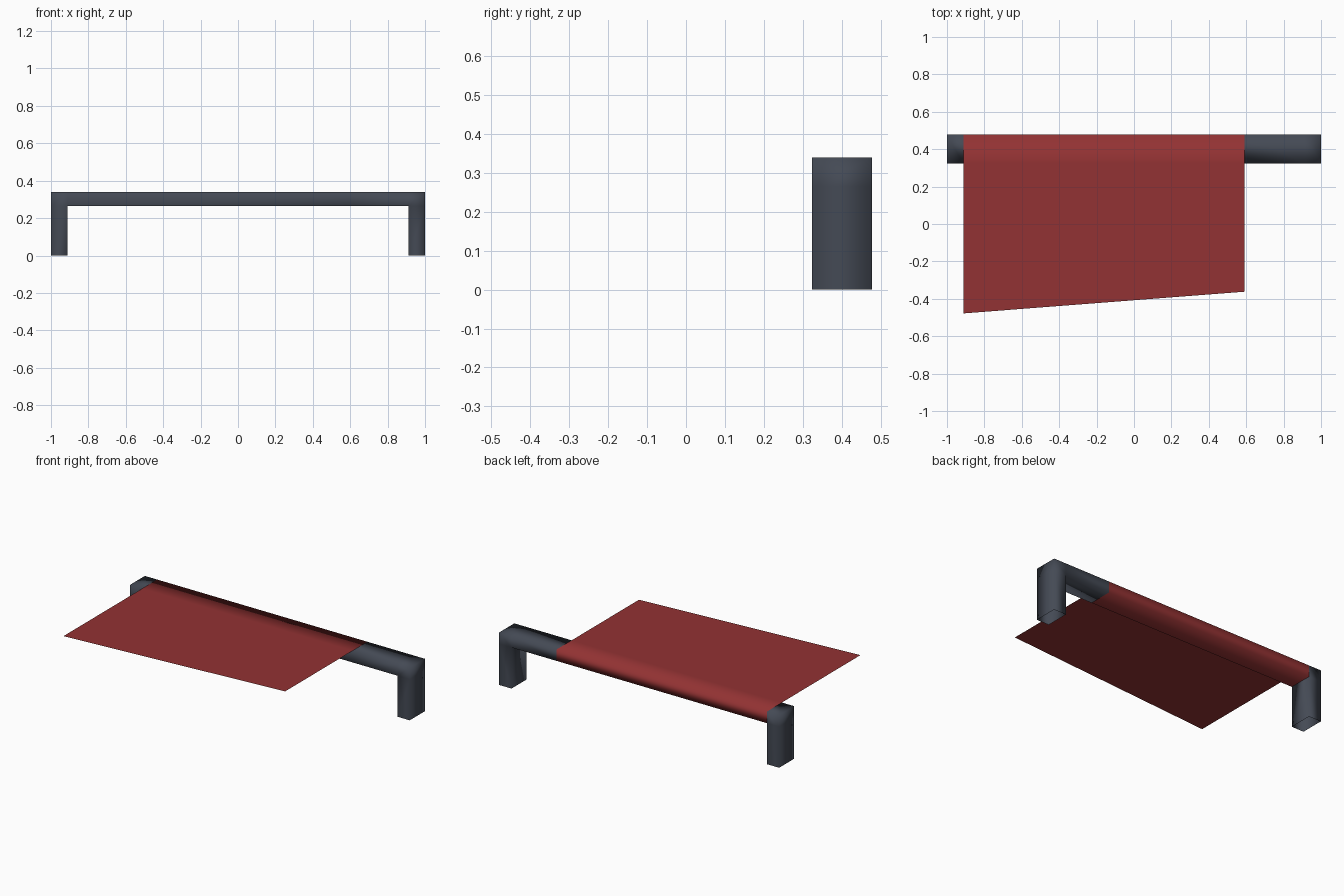
import bpy, bmesh

if "Cube" in bpy.data.objects:
    bpy.data.objects.remove(bpy.data.objects["Cube"])

FRONT, BACK = 0.324, 0.478          # rail depth
LOW, TOP = 0.265, 0.339             # rail underside and top
X0, X1 = -0.912, 0.59               # span of the cloth


def material(name, rgb):
    m = bpy.data.materials.new(name)
    m.diffuse_color = (*rgb, 1)
    m.use_nodes = True
    m.node_tree.nodes["Principled BSDF"].inputs["Base Color"].default_value = m.diffuse_color
    return m


def finish(name, bm, mat):
    for f in bm.faces:
        f.smooth = True
    me = bpy.data.meshes.new(name)
    bm.to_mesh(me)
    bm.free()
    me.materials.append(mat)
    ob = bpy.data.objects.new(name, me)
    bpy.context.collection.objects.link(ob)
    return ob


slate = material("slate grey", (0.058, 0.068, 0.09))
red = material("dark red", (0.29, 0.032, 0.033))

# Frame: U-shaped front outline made of quads, extruded backwards
bm = bmesh.new()
cells = [(-1, X0, 0, LOW), (-1, X0, LOW, TOP), (X0, X1, LOW, TOP),
         (X1, -X0, LOW, TOP), (-X0, 1, LOW, TOP), (-X0, 1, 0, LOW)]
for a, b, lo, hi in cells:
    bm.faces.new([bm.verts.new((x, FRONT, z))
                  for x, z in ((a, lo), (b, lo), (b, hi), (a, hi))])
bmesh.ops.remove_doubles(bm, verts=bm.verts, dist=1e-4)
ext = bmesh.ops.extrude_face_region(bm, geom=bm.faces[:], use_keep_orig=True)
for v in ext["geom"]:
    if isinstance(v, bmesh.types.BMVert):
        v.co.y = BACK
bmesh.ops.recalc_face_normals(bm, faces=bm.faces)
# Legs are open underneath; the cloth replaces the rail faces it wraps
gone = []
for f in bm.faces:
    c = f.calc_center_median()
    if c.z < 0.01 or (X0 + 0.01 < c.x < X1 - 0.01 and c.y > FRONT + 0.01):
        gone.append(f)
bmesh.ops.delete(bm, geom=gone, context='FACES')
finish("frame", bm, slate)

# Cloth: slanted free edge, over the rail, down its back and underneath
bm = bmesh.new()
rows = [(-0.478, -0.362, TOP), (FRONT, FRONT, TOP), (BACK, BACK, TOP),
        (BACK, BACK, LOW), (FRONT, FRONT, LOW)]
pairs = [(bm.verts.new((X0, yl, z)), bm.verts.new((X1, yr, z)))
         for yl, yr, z in rows]
for (a, b), (c, d) in zip(pairs, pairs[1:]):
    bm.faces.new((a, b, d, c))
finish("cloth", bm, red)
